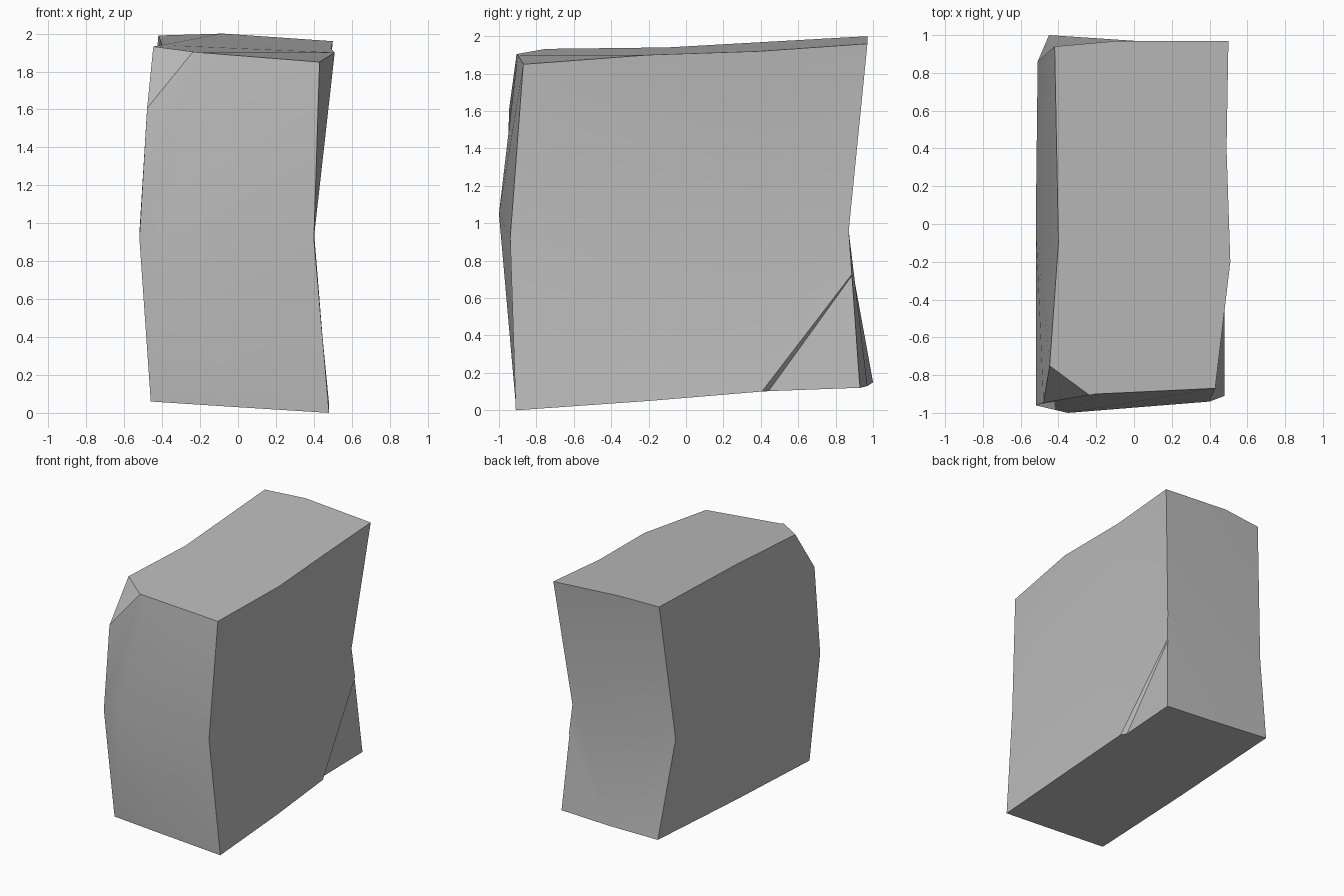
import bpy
import bmesh
from math import radians
from mathutils import Vector

default = bpy.data.objects.get("Cube")
if default:
    bpy.data.objects.remove(default, do_unlink=True)

# One stone grey
grey = bpy.data.materials.new("stone_grey")
grey.use_nodes = True
grey.diffuse_color = (0.5, 0.5, 0.5, 1)
grey.node_tree.nodes["Principled BSDF"].inputs["Base Color"].default_value = grey.diffuse_color


def add_object(name, bm):
    bmesh.ops.recalc_face_normals(bm, faces=bm.faces[:])
    mesh = bpy.data.meshes.new(name)
    bm.to_mesh(mesh)
    bm.free()
    mesh.materials.append(grey)
    obj = bpy.data.objects.new(name, mesh)
    bpy.context.collection.objects.link(obj)
    return obj


# Uprights round the block: bottom, waist and top point of each
uprights = {
    "front_left": [(-.46, -.91, .06), (-.52, -.96, .92), (-.46, -.94, 1.93)],
    "front_mid": [(0, -.91, .03), (-.35, -1, 1.05), (-.2, -.9, 1.9)],
    "front_right": [(.48, -.91, 0), (.4, -.94, .92), (.43, -.87, 1.85)],
    "right_front": [(.48, -.2, .05), (.39, -.2, .95), (.51, -.2, 1.9)],
    "right_back": [(.47, .4, .1), (.39, .4, .97), (.49, .4, 1.92)],
    "back_right": [(.47, .93, .12), (.4, .87, .96), (.5, .97, 1.96)],
    "back_mid": [(0, .97, .13), (-.05, .86, .96), (-.08, .97, 2)],
    "back_left": [(-.45, 1, .15), (-.51, .86, .92), (-.42, .94, 1.99)],
    "left_mid": [(-.46, 0, .1), (-.52, 0, .95), (-.4, -.1, 1.94)],
}

# Block: walls between neighbouring uprights, then the two end caps
bm = bmesh.new()
columns = {name: [bm.verts.new(p) for p in points] for name, points in uprights.items()}
ring = list(columns.values())
for here, after in zip(ring, ring[1:] + ring[:1]):
    for low in range(2):
        bm.faces.new((here[low], after[low], after[low + 1], here[low + 1]))
caps = [
    ("front_left", "front_mid", "front_right", "right_front", "left_mid"),
    ("left_mid", "right_front", "right_back", "back_right", "back_mid", "back_left"),
]
for names in caps:
    for level in (0, 2):
        bm.faces.new([columns[name][level] for name in names])
bmesh.ops.recalc_face_normals(bm, faces=bm.faces[:])

# Chipped upper corner
side, front, low = Vector((-.46, -.75, 1.92)), Vector((-.25, -.9, 1.9)), Vector((-.48, -.95, 1.6))
normal = (front - side).cross(low - side)
if normal.z < 0:
    normal.negate()
cut = bmesh.ops.bisect_plane(bm, geom=bm.verts[:] + bm.edges[:] + bm.faces[:],
                             plane_co=side, plane_no=normal, clear_outer=True)
rim = [e for e in cut["geom_cut"] if isinstance(e, bmesh.types.BMEdge)]
bmesh.ops.edgeloop_fill(bm, edges=rim)
block = add_object("stone_block", bm)

# Shallow broken step in the lower back corner of the right wall
apex, heel, toe = Vector((.415, .88, .71)), Vector((.455, .93, .12)), Vector((.44, .44, .1))
inner = [apex + (apex - toe) * .2, heel + (heel - apex) * .3 + (heel - toe) * .4,
         toe + (toe - apex) * .3]
outer = [p + Vector((.2, -.15, .12)) for p in inner]
bm = bmesh.new()
for point in inner + outer:
    bm.verts.new(point)
bmesh.ops.convex_hull(bm, input=bm.verts[:])
cutter = add_object("step_cutter", bm)
cutter.hide_render = True
step = block.modifiers.new("step", "BOOLEAN")
step.operation = "DIFFERENCE"
step.solver = "EXACT"
step.object = cutter

# Bake the step and shade softly across the gentle bends
bpy.ops.object.select_all(action="DESELECT")
block.select_set(True)
bpy.context.view_layer.objects.active = block
bpy.ops.object.modifier_apply(modifier="step")
bpy.data.objects.remove(cutter, do_unlink=True)
bpy.ops.object.shade_smooth_by_angle(angle=radians(30))
